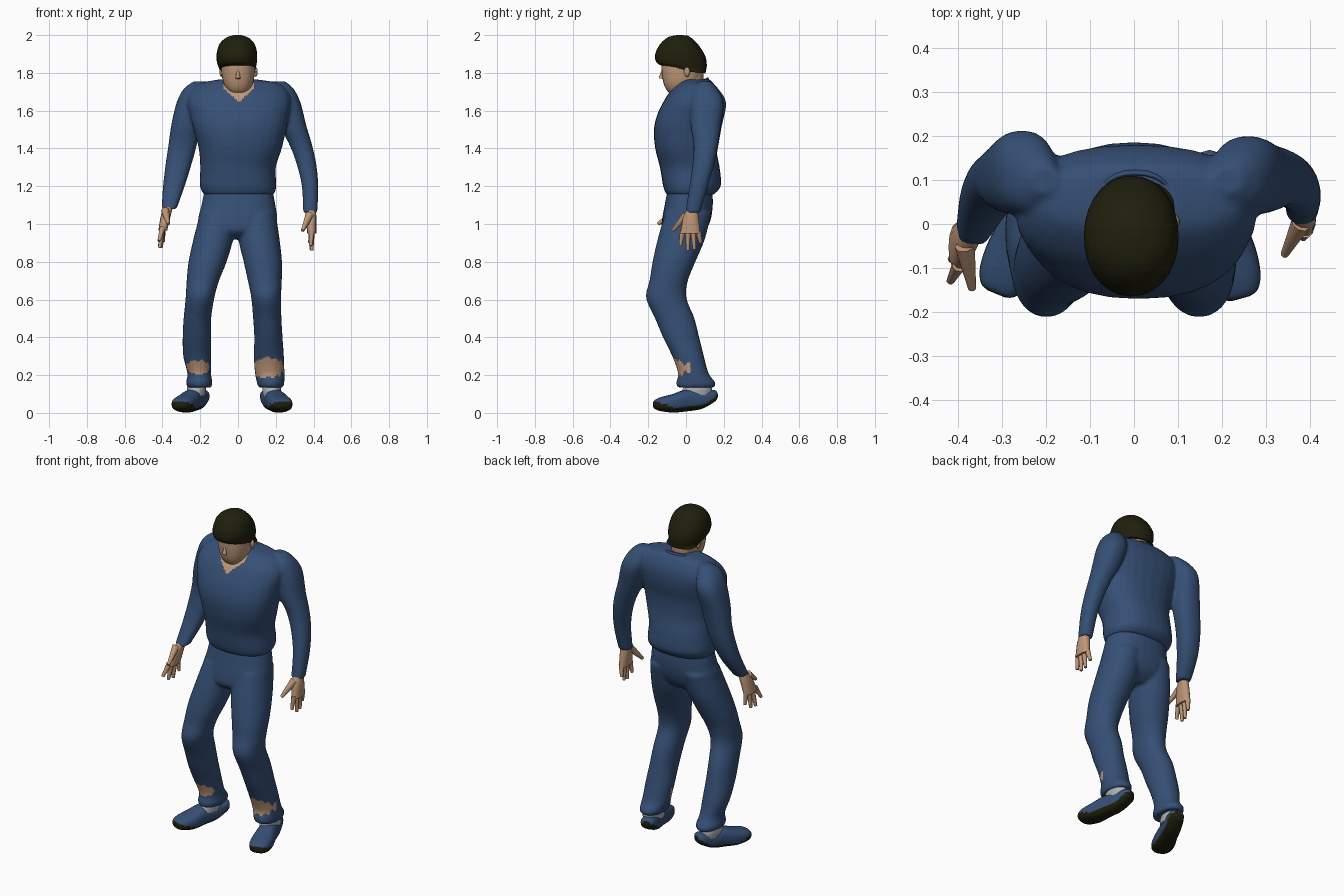
import bpy, bmesh, math
from mathutils import Vector, Matrix

cube = bpy.data.objects.get("Cube")
if cube:
    bpy.data.objects.remove(cube, do_unlink=True)


def material(name, *rgb):
    mat = bpy.data.materials.new(name)
    mat.use_nodes = True
    mat.diffuse_color = (*rgb, 1)
    mat.node_tree.nodes["Principled BSDF"].inputs["Base Color"].default_value = (*rgb, 1)
    return mat


blue = material("blue cloth", .036, .079, .178)
skin = material("skin", .52, .31, .19)
dark = material("dark hair and sole", .014, .014, .004)
grey = material("grey sock", .42, .43, .45)


def spline(p, q, r, s, t):
    """Catmull-Rom blend of four rings."""
    return [b + t / 2 * (c - a + t * (2 * a - 5 * b + 4 * c - d + t * (3 * (b - c) + d - a)))
            for a, b, c, d in zip(p, q, r, s)]


def loft(bm, rings, power=2.3, tilt=0, matrix=None, caps=True, seg=28, steps=4):
    """Skin rounded rings, each given as height, x range, y range."""
    ext = [rings[0], *rings, rings[-1]]
    path = [spline(*ext[i:i + 4], k / steps) for i in range(len(rings) - 1) for k in range(steps)]
    path.append(rings[-1])
    loops = []
    for z, x0, x1, y0, y1 in path:
        loop = []
        for k in range(seg):
            a = math.tau * k / seg
            c, s = math.cos(a), math.sin(a)
            x = (x0 + x1) / 2 + (x1 - x0) / 2 * math.copysign(abs(c) ** (2 / power), c)
            y = (y0 + y1) / 2 + (y1 - y0) / 2 * math.copysign(abs(s) ** (2 / power), s)
            co = Vector((x, y, z + tilt * y))
            loop.append(bm.verts.new(matrix @ co if matrix else co))
        loops.append(loop)
    for lo, hi in zip(loops, loops[1:]):
        for k in range(seg):
            n = (k + 1) % seg
            bm.faces.new((lo[k], lo[n], hi[n], hi[k]))
    if caps:
        bm.faces.new(loops[0][::-1])
        bm.faces.new(loops[-1])


def tube(bm, a, b, r0, r1):
    """Tapered limb between two points."""
    a, b = Vector(a), Vector(b)
    turn = (b - a).to_track_quat('Z', 'Y').to_matrix().to_4x4()
    bmesh.ops.create_cone(bm, cap_ends=True, segments=8, radius1=r0, radius2=r1,
                          depth=(b - a).length, matrix=Matrix.Translation((a + b) / 2) @ turn)


def finish(name, bm, mats, rule=None, fuse=False):
    bmesh.ops.recalc_face_normals(bm, faces=bm.faces)
    mesh = bpy.data.meshes.new(name)
    bm.to_mesh(mesh)
    bm.free()
    obj = bpy.data.objects.new(name, mesh)
    bpy.context.collection.objects.link(obj)
    if fuse:
        # Merge overlapping volumes into one garment
        remesh = obj.modifiers.new("fuse", 'REMESH')
        remesh.mode, remesh.voxel_size = 'VOXEL', .009
        soften = obj.modifiers.new("soften", 'SMOOTH')
        soften.factor, soften.iterations = .5, 4
        graph = bpy.context.evaluated_depsgraph_get()
        obj.data = bpy.data.meshes.new_from_object(obj.evaluated_get(graph))
        obj.modifiers.clear()
        obj.data.name = name
    obj.data.materials.clear()
    for mat in mats:
        obj.data.materials.append(mat)
    for poly in obj.data.polygons:
        poly.material_index = int(rule(poly.center, poly.normal)) if rule else 0
    bpy.ops.object.select_all(action='DESELECT')
    obj.select_set(True)
    bpy.context.view_layer.objects.active = obj
    bpy.ops.object.shade_smooth_by_angle(angle=math.radians(50))
    return obj


# Jacket: torso and both sleeves, with an open neck
bm = bmesh.new()
loft(bm, [(1.155, -.18, .188, -.103, .145), (1.18, -.195, .2, -.115, .172),
          (1.215, -.203, .203, -.124, .186), (1.3, -.2, .2, -.138, .178),
          (1.4, -.208, .232, -.163, .16), (1.5, -.235, .255, -.17, .16),
          (1.58, -.255, .27, -.152, .175), (1.65, -.27, .28, -.118, .18),
          (1.7, -.25, .265, -.085, .17), (1.745, -.2, .215, -.035, .145),
          (1.765, -.1, .1, -.01, .125)])
loft(bm, [(1.755, .18, .25, .07, .13), (1.715, .17, .295, .03, .167), (1.64, .18, .332, .02, .2),
          (1.52, .22, .362, .025, .185), (1.42, .272, .392, .04, .17), (1.32, .31, .414, .035, .15),
          (1.2, .338, .425, .018, .117), (1.06, .345, .42, -.003, .075)])
loft(bm, [(1.755, -.235, -.17, .07, .13), (1.715, -.288, -.17, .03, .172), (1.64, -.326, -.18, .02, .213),
          (1.52, -.354, -.2, .025, .19), (1.42, -.368, -.218, .04, .172), (1.32, -.383, -.245, .032, .152),
          (1.2, -.397, -.282, 0, .108), (1.08, -.405, -.325, -.052, .028)])
finish("jacket", bm, [blue, skin],
       lambda c, n: c.y < -.03 and abs(c.x - .005) < min(.08, (c.z - 1.645) * 1.1), fuse=True)

# Collar, open at the front
bm = bmesh.new()
loft(bm, [(1.69, -.115, .121, -.088, .13), (1.71, -.104, .11, -.077, .127),
          (1.735, -.09, .096, -.06, .118)], tilt=.35, caps=False)
front = [f for f in bm.faces if f.calc_center_median().y < -.02 and abs(f.calc_center_median().x) < .07]
bmesh.ops.delete(bm, geom=front, context='FACES')
collar = finish("collar", bm, [blue])
collar.modifiers.new("thickness", 'SOLIDIFY').thickness = .008

# Trousers: hips and two bent legs, with torn shins and loose cuffs
depth = [(-.11, .135), (-.15, .1), (-.177, .05), (-.193, .01), (-.212, .002), (-.164, .045),
         (-.122, .07), (-.073, .095), (-.042, .12), (-.052, .155), (-.045, .15)]
heights = [1.06, .92, .8, .7, .61, .5, .4, .3, .21, .16, .135]
right_x = [(-.2, 0), (-.236, -.025), (-.262, -.06), (-.272, -.1), (-.277, -.125), (-.288, -.142),
           (-.293, -.143), (-.29, -.142), (-.268, -.143), (-.275, -.135), (-.268, -.142)]
left_x = [(0, .2), (.003, .22), (.03, .233), (.052, .232), (.07, .228), (.08, .23),
          (.086, .236), (.084, .243), (.09, .246), (.1, .245), (.108, .24)]
bm = bmesh.new()
loft(bm, [(1.17, -.18, .185, -.1, .14), (1.1, -.193, .198, -.113, .142),
          (1.02, -.212, .207, -.127, .13), (.96, -.19, .17, -.125, .1), (.92, -.08, .05, -.07, .05)])
for sides in (right_x, left_x):
    loft(bm, [(z, *x, *y) for z, x, y in zip(heights, sides, depth)], power=2.1)


def torn(c, n):
    mid, wide, tall, back = (.157, .09, .053, .022) if c.x > 0 else (-.21, .062, .038, 0)
    ragged = .2 * math.sin(c.x * 130 + c.y * 90)
    return c.y < back and ((c.x - mid) / wide) ** 2 + ((c.z - .24) / tall) ** 2 < 1 + ragged


finish("trousers", bm, [blue, skin], torn, fuse=True)

# Feet: sock and shoe with a dark sole, toes turned out
shoe = [(0, -.02, .02, .075, .11), (.02, -.042, .042, .055, .122), (.09, -.05, .05, .02, .118),
        (.17, -.054, .054, .008, .122), (.24, -.062, .062, .002, .1), (.3, -.058, .058, .008, .085),
        (.335, -.042, .042, .02, .07), (.345, -.02, .02, .033, .055)]
for side, heel, toe in (("right", (-.182, .16), (-.318, -.17)), ("left", (.152, .163), (.24, -.155))):
    start = Vector((*heel, 0))
    ahead = (Vector((*toe, 0)) - start).normalized()
    up = Vector((0, 0, 1))
    frame = Matrix.Translation(start) @ Matrix((up.cross(ahead), up, ahead)).transposed().to_4x4()
    bm = bmesh.new()
    loft(bm, shoe, power=2.6, matrix=frame)

    def sole(c, n, start=start, ahead=ahead):
        s = (c - start).dot(ahead)
        base = max(.002, .07 - s * .6, (s - .25) * .4)
        return n.z < -.45 or c.z < base + .024
    finish(side + "_shoe", bm, [blue, dark], sole)
    bm = bmesh.new()
    x, y = start.x + ahead.x * .1, start.y + ahead.y * .1
    loft(bm, [(.09, x - .046, x + .046, y - .09, y + .066),
              (.125, x - .05, x + .05, y - .085, y + .07),
              (.16, x - .045, x + .045, y - .06, y + .06)], power=2)
    finish(side + "_sock", bm, [grey])

# Hands: palm, four spread fingers and a thumb
hands = {
    "left": ([(1.09, .362, .408, .01, .06), (1.04, .358, .415, -.015, .067), (.95, .367, .415, -.03, .077)],
             [(.385, -.03, .885), (.39, .01, .86), (.388, .045, .865), (.38, .078, .9)],
             (.38, .002, 1.05), (.342, -.07, .965)),
    "right": ([(1.1, -.388, -.342, -.038, .012), (1.05, -.407, -.355, -.075, .01), (.965, -.422, -.375, -.108, .002)],
              [(-.418, -.13, .91), (-.415, -.08, .875), (-.407, -.045, .875), (-.395, -.005, .905)],
              (-.385, -.05, 1.07), (-.368, -.148, 1.0)),
}
for side, (palm, tips, thumb, thumb_tip) in hands.items():
    bm = bmesh.new()
    loft(bm, palm, seg=14)
    z, x0, x1, y0, y1 = palm[-1]
    for i, tip in enumerate(tips):
        knuckle = ((x0 + x1) / 2, y0 + (y1 - y0) * (i + .5) / 4, z + .015)
        tube(bm, knuckle, tip, .016, .009)
    tube(bm, thumb, thumb_tip, .023, .009)
    finish(side + "_hand", bm, [skin])

# Head bowed forward and neck, with nose and ears
bm = bmesh.new()
loft(bm, [(1.688, -.03, .035, -.08, -.03), (1.71, -.056, .06, -.103, .02),
          (1.75, -.078, .081, -.12, .07), (1.82, -.09, .09, -.13, .09),
          (1.9, -.09, .09, -.13, .09)])
loft(bm, [(1.64, -.085, .09, -.085, .09), (1.74, -.066, .07, -.045, .09),
          (1.82, -.066, .066, -.03, .095)], power=2)
tube(bm, (0, -.122, 1.815), (0, -.132, 1.77), .006, .013)
for x in (-.088, .094):
    bmesh.ops.create_uvsphere(bm, u_segments=10, v_segments=6, radius=1,
                              matrix=Matrix.Translation((x, .005, 1.805)) @ Matrix.Diagonal((.011, .016, .026, 1)))
finish("head", bm, [skin])

# Hair cap, with sideburns and a lower nape
bm = bmesh.new()
loft(bm, [(1.808, -.094, .092, -.025, .103), (1.827, -.102, .095, -.135, .107),
          (1.855, -.112, .1, -.163, .11), (1.9, -.113, .101, -.158, .102),
          (1.95, -.098, .088, -.128, .07), (1.983, -.063, .056, -.088, .036),
          (1.998, -.02, .016, -.035, .01)], power=2.1, tilt=-.1)
finish("hair", bm, [dark])
